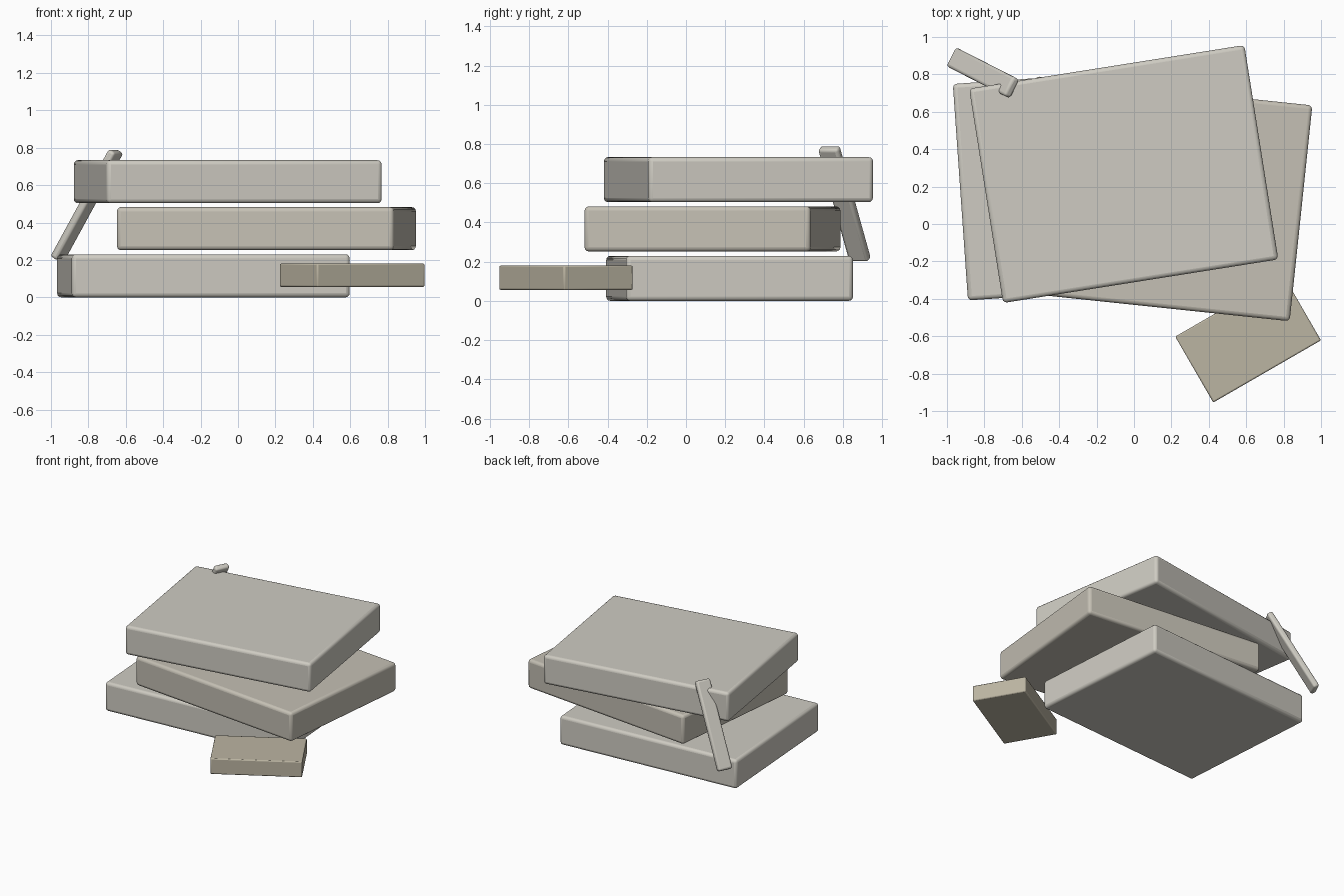
import bpy
from math import radians
from mathutils import Matrix

if "Cube" in bpy.data.objects:
    bpy.data.objects.remove(bpy.data.objects["Cube"])


def material(name, rgb):
    m = bpy.data.materials.new(name)
    m.diffuse_color = (*rgb, 1)
    m.use_nodes = True
    m.node_tree.nodes["Principled BSDF"].inputs["Base Color"].default_value = m.diffuse_color
    return m


pale = material("pale_stone", (0.62, 0.60, 0.54))
warm = material("warm_stone", (0.56, 0.53, 0.46))
tan = material("tan_stone", (0.50, 0.46, 0.36))


def block(name, size, loc, turn, bevel, mat, pitch=0, segments=3):
    """Rounded box, pitched up about its own y axis, then turned about z."""
    bpy.ops.mesh.primitive_cube_add(size=1)
    ob = bpy.context.object
    ob.name = name
    ob.data.transform(Matrix.Diagonal((*size, 1)))
    ob.location = loc
    ob.rotation_euler = (0, -radians(pitch), radians(turn))
    mod = ob.modifiers.new("rounded_edges", 'BEVEL')
    mod.width = bevel
    mod.segments = segments
    ob.data.materials.append(mat)
    bpy.ops.object.shade_smooth_by_angle(angle=radians(35))
    return ob


# Three stacked slabs, each twisted and shifted
SLAB = (1.49, 1.16, 0.23)
for name, x, y, z, turn, mat in (
        ("bottom_slab", -0.185, 0.222, 0.115, 4, pale),
        ("middle_slab", 0.152, 0.135, 0.367, -6, warm),
        ("top_slab", -0.055, 0.267, 0.618, 9, pale)):
    block(name, SLAB, (x, y, z), turn, 0.022, mat)

# Small loose block at the front right
block("small_block", (0.665, 0.407, 0.125), (0.61, -0.612, 0.118), 30, 0.008, tan, segments=2)

# Slanted bar leaning through the back left corner of the top slab
block("leaning_bar", (0.672, 0.113, 0.046), (-0.808, 0.808, 0.495), -27, 0.015, pale, pitch=58.5)
